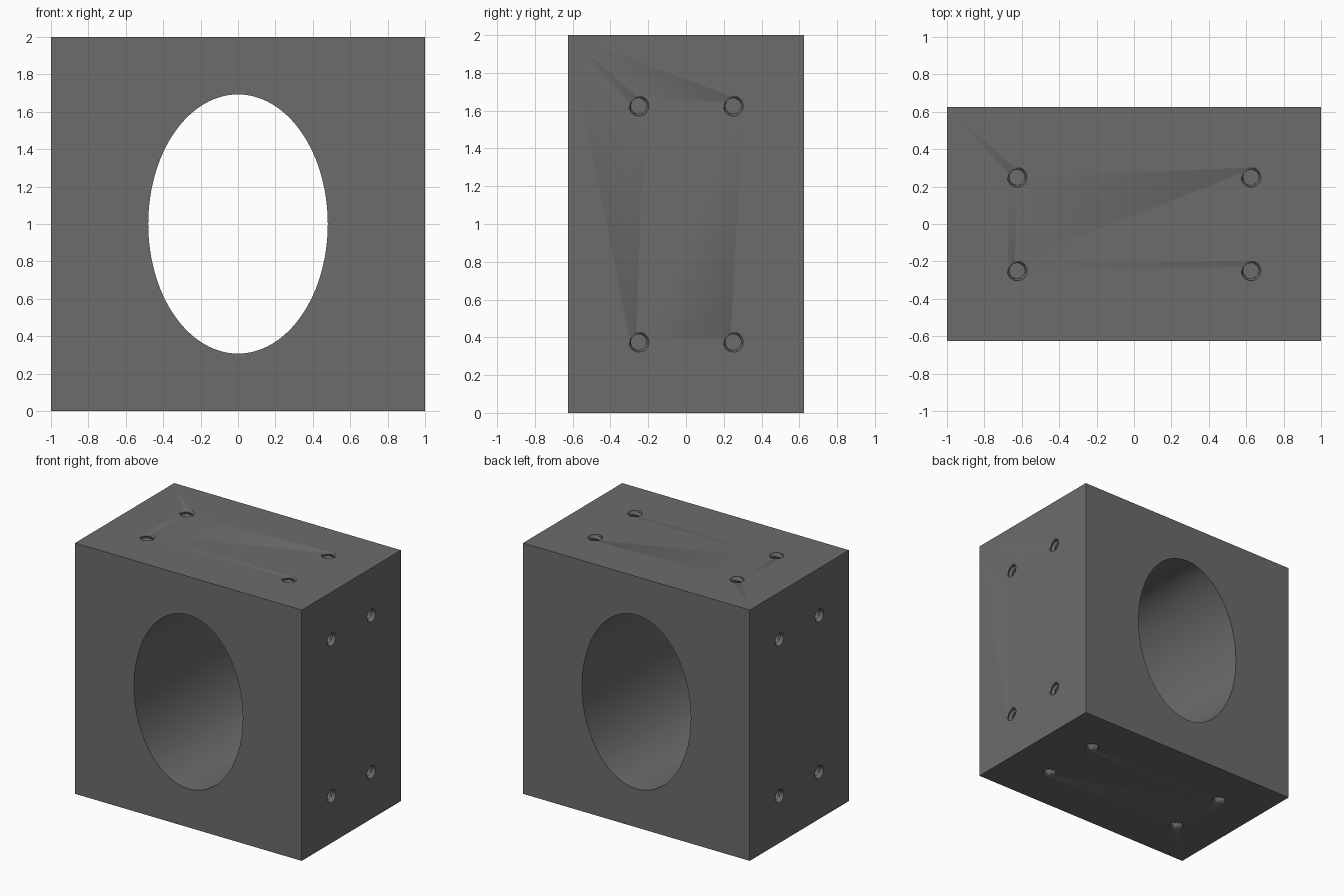
import bpy, bmesh
from math import pi, cos, sin, radians
from mathutils import Matrix, Vector

if "Cube" in bpy.data.objects:
    bpy.data.objects.remove(bpy.data.objects["Cube"])

W, D, H = 2.0, 1.25, 2.0
BORE_X, BORE_Z = 0.48, 0.693
R_MIN, R_MAX, PITCH, DEPTH = 0.041, 0.054, 0.042, 0.25
SEGS, ROWS = 24, 42


def make_object(name, bm):
    bmesh.ops.recalc_face_normals(bm, faces=bm.faces)
    mesh = bpy.data.meshes.new(name)
    bm.to_mesh(mesh)
    bm.free()
    obj = bpy.data.objects.new(name, mesh)
    bpy.context.collection.objects.link(obj)
    obj.data.materials.append(dark)
    return obj


def thread_radius(z, angle):
    # Round mouth, then a triangular thread wave winding around the hole axis
    if z < 0.005:
        return R_MAX
    t = (z / PITCH - angle / (2 * pi)) % 1.0
    return R_MIN + (R_MAX - R_MIN) * (1 - abs(2 * t - 1))


def add_threaded_plug(bm, pos, inward):
    # Closed helical plug, starting slightly outside the block face
    rot = Vector(inward).to_track_quat('Z', 'Y').to_matrix()
    pos = Vector(pos)
    rings = []
    for j in range(ROWS + 1):
        z = -0.02 + (DEPTH + 0.02) * j / ROWS
        ring = []
        for i in range(SEGS):
            a = 2 * pi * i / SEGS
            r = thread_radius(z, a)
            ring.append(bm.verts.new(pos + rot @ Vector((r * cos(a), r * sin(a), z))))
        rings.append(ring)
    for lo, hi in zip(rings, rings[1:]):
        for i in range(SEGS):
            k = (i + 1) % SEGS
            bm.faces.new((lo[i], lo[k], hi[k], hi[i]))
    bm.faces.new(rings[0][::-1])
    bm.faces.new(rings[-1])


dark = bpy.data.materials.new("dark_metal")
dark.diffuse_color = (0.15, 0.15, 0.15, 1)
dark.use_nodes = True
dark.node_tree.nodes["Principled BSDF"].inputs["Base Color"].default_value = dark.diffuse_color

# Block
bm = bmesh.new()
bmesh.ops.create_cube(bm, size=1, matrix=Matrix.Translation((0, 0, H / 2)) @ Matrix.Diagonal((W, D, H, 1)))
block = make_object("bored_block", bm)

# Elliptical through bore
bm = bmesh.new()
bmesh.ops.create_cone(bm, cap_ends=True, segments=96, radius1=1, radius2=1, depth=D + 0.2,
                      matrix=Matrix.Translation((0, 0, H / 2)) @ Matrix.Diagonal((BORE_X, 1, BORE_Z, 1))
                      @ Matrix.Rotation(pi / 2, 4, 'X'))
bore = make_object("bore_cutter", bm)

# Four threaded holes on each of the sides, top and bottom
bm = bmesh.new()
for s in (-1, 1):
    for y in (-0.25, 0.25):
        for off in (-0.625, 0.625):
            add_threaded_plug(bm, (s * W / 2, y, H / 2 + off), (-s, 0, 0))
            add_threaded_plug(bm, (off, y, H / 2 + s * H / 2), (0, 0, -s))
holes = make_object("threaded_hole_cutter", bm)

# Cut and shade
bpy.context.view_layer.objects.active = block
block.select_set(True)
for cutter in (bore, holes):
    mod = block.modifiers.new(cutter.name, 'BOOLEAN')
    mod.operation = 'DIFFERENCE'
    mod.solver = 'EXACT'
    mod.object = cutter
    bpy.ops.object.modifier_apply(modifier=mod.name)
for cutter in (bore, holes):
    cutter.hide_render = True
    bpy.data.objects.remove(cutter, do_unlink=True)
bpy.ops.object.shade_smooth_by_angle(angle=radians(30))
